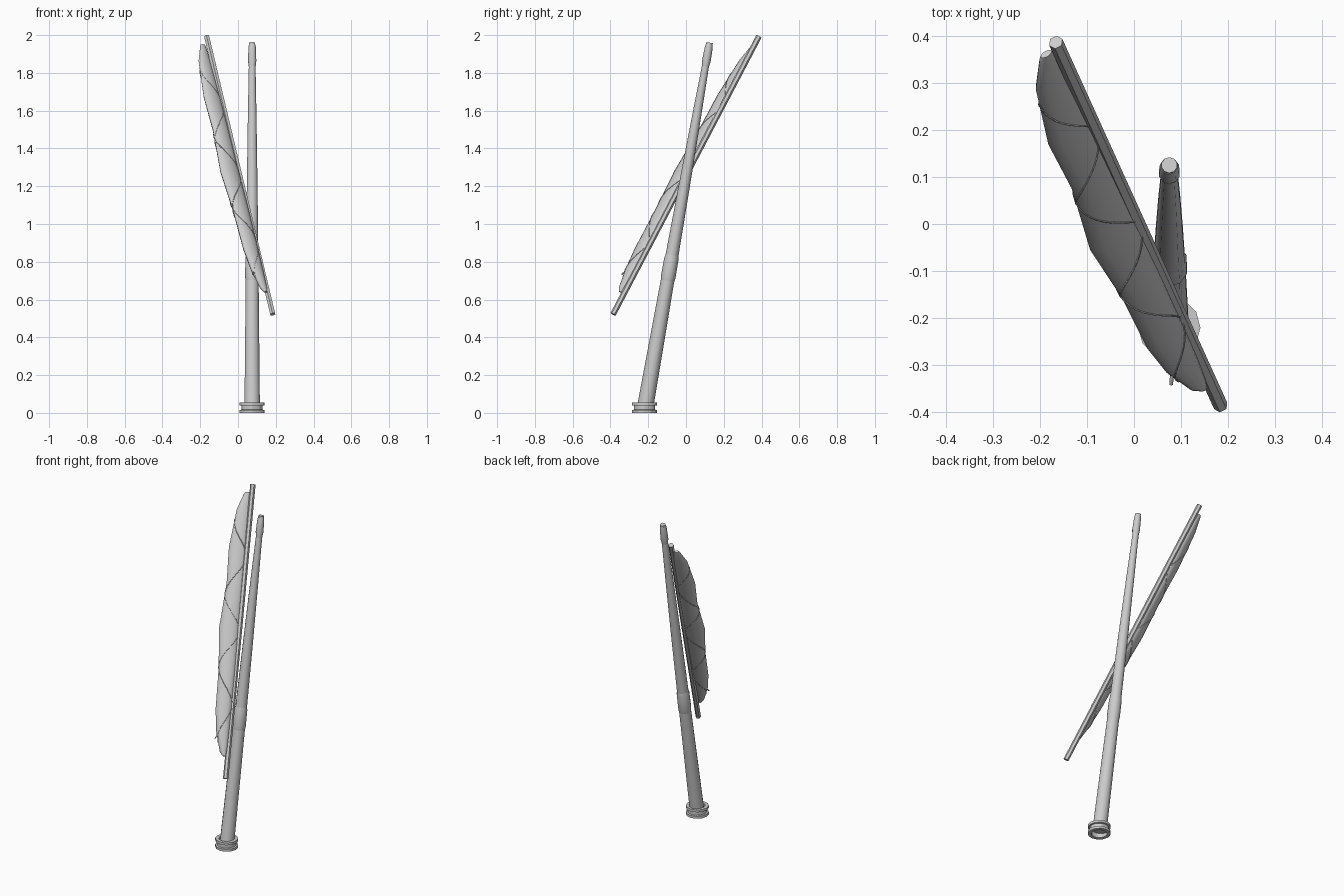
import bpy, bmesh, math
from mathutils import Vector

old = bpy.data.objects.get("Cube")
if old:
    bpy.data.objects.remove(old, do_unlink=True)

# One plain grey for everything
grey = bpy.data.materials.new("plain grey")
grey.use_nodes = True
COLOUR = (0.6, 0.6, 0.6, 1)
grey.diffuse_color = COLOUR
grey.node_tree.nodes["Principled BSDF"].inputs["Base Color"].default_value = COLOUR


def loft(name, rings, closed=False, angle=40):
    """Skin a row of point rings; cap the ends, or join last to first."""
    bm = bmesh.new()
    rows = [[bm.verts.new(p) for p in ring] for ring in rings]
    n = len(rows[0])
    pairs = list(zip(rows, rows[1:] + rows[:1])) if closed else list(zip(rows, rows[1:]))
    for a, b in pairs:
        for i in range(n):
            j = (i + 1) % n
            bm.faces.new((a[i], a[j], b[j], b[i]))
    if not closed:
        bm.faces.new(rows[0])
        bm.faces.new(rows[-1])
    bmesh.ops.recalc_face_normals(bm, faces=bm.faces)
    mesh = bpy.data.meshes.new(name)
    bm.to_mesh(mesh)
    bm.free()
    mesh.materials.append(grey)
    obj = bpy.data.objects.new(name, mesh)
    bpy.context.collection.objects.link(obj)
    bpy.ops.object.select_all(action='DESELECT')
    obj.select_set(True)
    bpy.context.view_layer.objects.active = obj
    bpy.ops.object.shade_smooth_by_angle(angle=math.radians(angle))
    return obj


def ring(centre, radius, u, v, sides):
    steps = [math.tau * i / sides + math.pi / 2 for i in range(sides)]
    return [centre + radius * (u * math.cos(a) + v * math.sin(a)) for a in steps]


def pole(name, start, end, profile, sides):
    """Round spar with (fraction along, radius) stations."""
    axis = (end - start).normalized()
    u = Vector((0, 1, 0)).cross(axis).normalized()
    v = axis.cross(u)
    return loft(name, [ring(start.lerp(end, t), r, u, v, sides) for t, r in profile])


def rope(name, points, thickness):
    curve = bpy.data.curves.new(name, 'CURVE')
    curve.dimensions = '3D'
    curve.bevel_depth = thickness
    curve.bevel_resolution = 0
    curve.use_fill_caps = True
    spline = curve.splines.new('POLY')
    spline.points.add(len(points) - 1)
    for sp, p in zip(spline.points, points):
        sp.co = (*p, 1)
    curve.materials.append(grey)
    obj = bpy.data.objects.new(name, curve)
    bpy.context.collection.objects.link(obj)


X, Y, Z = (Vector(a) for a in ((1, 0, 0), (0, 1, 0), (0, 0, 1)))

# Raked mast, with a thicker band at mid height and a head band
foot, head = Vector((0.075, -0.218, 0.02)), Vector((0.075, 0.125, 1.96))
pole("mast", foot, head,
     [(0, 0.043), (0.35, 0.036), (0.6, 0.03), (0.8, 0.024), (0.93, 0.019), (1, 0.017)], 10)
pole("mast_band", foot, head, [(0.35, 0.036), (0.36, 0.039), (0.41, 0.038), (0.42, 0.034)], 10)
pole("mast_head_band", foot, head, [(0.935, 0.019), (0.95, 0.023), (0.985, 0.021), (0.995, 0.018)], 10)

# Open flanged collar around the mast foot
collar_profile = [(0.045, 0), (0.066, 0), (0.066, 0.015), (0.056, 0.017),
                  (0.056, 0.038), (0.066, 0.04), (0.066, 0.055), (0.045, 0.055)]
loft("mast_collar", [ring(Vector((0.075, -0.22, z)), r, X, Y, 12) for r, z in collar_profile],
     closed=True, angle=30)

# Slanting yard
low, high = Vector((0.184, -0.386, 0.522)), Vector((-0.166, 0.386, 1.993))
pole("yard", low, high, [(0, 0.0155), (1, 0.0155)], 6)

# Furled sail lashed along the yard
along = (high - low).normalized()
out = Vector((-0.825, -0.565, 0))
out = (out - along * out.dot(along)).normalized()
top_side = along.cross(out)

# fraction along yard, inner edge, outer edge, half thickness
stations = [(0.075, 0.012, 0.03, 0.008), (0.09, 0.008, 0.048, 0.013), (0.154, 0.004, 0.078, 0.019),
            (0.23, 0.002, 0.094, 0.022), (0.365, 0, 0.098, 0.024), (0.509, 0, 0.117, 0.025),
            (0.66, 0, 0.098, 0.024), (0.782, 0, 0.104, 0.022), (0.913, 0.004, 0.079, 0.016),
            (0.967, 0.012, 0.046, 0.009), (0.973, 0.014, 0.04, 0.007)]


def sail_point(t, inner, outer, half, angle, extra=0.0):
    mid, reach = (inner + outer) / 2, (outer - inner) / 2 + extra
    lift = 0.015 - 0.03 * t + (half + extra) * math.sin(angle)
    return low.lerp(high, t) + out * (mid + reach * math.cos(angle)) + top_side * lift


def station_at(t):
    for a, b in zip(stations, stations[1:]):
        if a[0] <= t <= b[0]:
            f = (t - a[0]) / (b[0] - a[0])
            return [p + (q - p) * f for p, q in zip(a, b)]
    return list(stations[-1])


SIDES = 12
loft("furled_sail", [[sail_point(*s, math.tau * i / SIDES) for i in range(SIDES)]
                     for s in stations], angle=50)

# Criss-crossed lashings around sail
for side, name in ((1, "lashing_a"), (-1, "lashing_b")):
    steps = 72
    path = []
    for i in range(steps + 1):
        f = i / steps
        path.append(sail_point(*station_at(0.12 + 0.76 * f), side * math.tau * 3 * f, 0.0005))
    rope(name, path, 0.002)

# Loose lashing end near the lower tip
rope("lashing_end", [Vector((0.085, -0.305, 0.75)), Vector((0.08, -0.325, 0.745)),
                     Vector((0.079, -0.341, 0.732))], 0.004)
